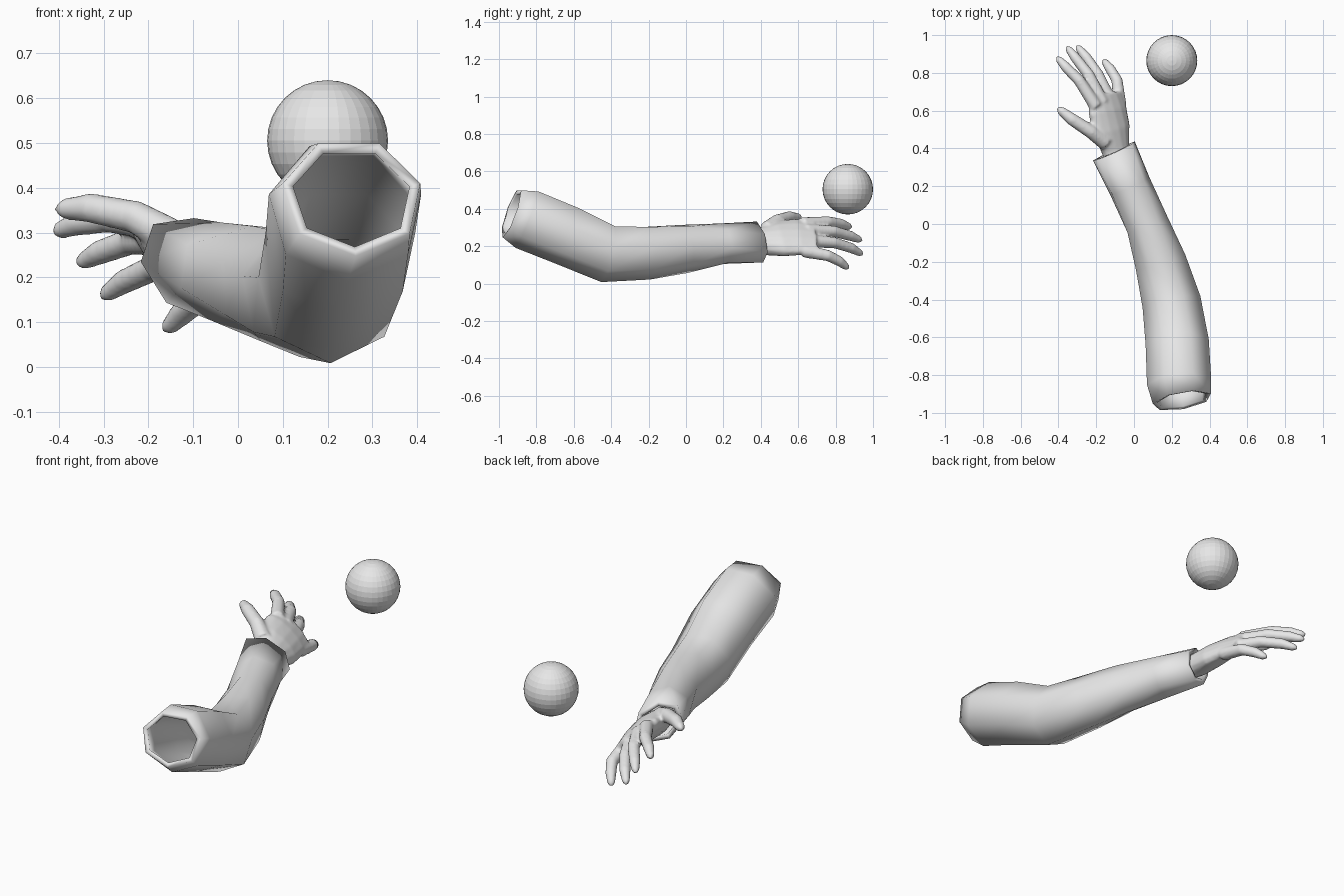
import bpy, bmesh, math
from mathutils import Vector

cube = bpy.data.objects.get("Cube")
if cube:
    bpy.data.objects.remove(cube)

grey = bpy.data.materials.new("light grey")
grey.use_nodes = True
grey.diffuse_color = (0.8, 0.8, 0.8, 1)
grey.node_tree.nodes["Principled BSDF"].inputs["Base Color"].default_value = grey.diffuse_color


def loft(bm, rings, sides, caps):
    """Skin rings given as (x, y, z, half width, half height, roll) along a path."""
    centres = [Vector(r[:3]) for r in rings]
    loops = []
    for i, (x, y, z, w, h, roll) in enumerate(rings):
        along = (centres[min(i + 1, len(rings) - 1)] - centres[max(i - 1, 0)]).normalized()
        u = along.cross(Vector((0, 0, 1))).normalized()
        v = u.cross(along)
        c, s = math.cos(math.radians(roll)), math.sin(math.radians(roll))
        u, v = u * c + v * s, v * c - u * s
        loop = []
        for k in range(sides):
            a = 2 * math.pi * k / sides - math.pi / 2
            loop.append(bm.verts.new(centres[i] + u * w * math.cos(a) + v * h * math.sin(a)))
        loops.append(loop)
    for a, b in zip(loops, loops[1:]):
        for k in range(sides):
            n = (k + 1) % sides
            bm.faces.new((a[k], a[n], b[n], b[k]))
    if caps:
        bm.faces.new(loops[0])
        bm.faces.new(loops[-1])


def finish(name, bm):
    bmesh.ops.recalc_face_normals(bm, faces=bm.faces)
    mesh = bpy.data.meshes.new(name)
    bm.to_mesh(mesh)
    bm.free()
    mesh.materials.append(grey)
    obj = bpy.data.objects.new(name, mesh)
    bpy.context.collection.objects.link(obj)
    return obj


def smooth(obj, degrees):
    bpy.ops.object.select_all(action="DESELECT")
    obj.select_set(True)
    bpy.context.view_layer.objects.active = obj
    bpy.ops.object.shade_smooth_by_angle(angle=math.radians(degrees))


# Sleeve: seven-sided bent tube with a thick rim at both ends
bm = bmesh.new()
loft(bm, [
    (.255, -.935, .38, .16, .14, 0),
    (.24, -.85, .35, .175, .17, 0),
    (.23, -.64, .265, .172, .168, 0),
    (.2, -.42, .165, .16, .16, 0),
    (.14, -.2, .17, .14, .148, 0),
    (.067, 0, .19, .117, .134, -5),
    (-.025, .2, .21, .118, .112, -20),
    (-.105, .385, .225, .135, .1, -35),
], 7, False)
sleeve = finish("sleeve", bm)
smooth(sleeve, 60)
rim = sleeve.modifiers.new("thickness", "SOLIDIFY")
rim.thickness = 0.025
rim.offset = -1

# Hand: flat tilted palm with fingers fused into one skin
bm = bmesh.new()
loft(bm, [
    (-.075, .3, .22, .07, .055, -40),
    (-.1, .4, .225, .085, .062, -40),
    (-.12, .5, .24, .125, .062, -42),
    (-.14, .6, .25, .132, .052, -43),
    (-.155, .69, .25, .118, .036, -43),
], 14, True)

digits = {
    "thumb": [(-.15, .43, .29), (-.23, .49, .335), (-.33, .555, .355), (-.405, .615, .352)],
    "index": [(-.2, .62, .32), (-.29, .76, .33), (-.36, .83, .32), (-.41, .885, .3)],
    "middle": [(-.165, .64, .285), (-.24, .79, .28), (-.31, .88, .255), (-.357, .94, .23)],
    "ring": [(-.12, .64, .23), (-.19, .79, .22), (-.255, .885, .19), (-.305, .945, .155)],
    "little": [(-.075, .63, .175), (-.09, .76, .15), (-.125, .82, .12), (-.163, .87, .08)],
}
for name, path in digits.items():
    size = 1.2 if name == "thumb" else 1
    points = [Vector(p) for p in path]
    # extra ring just before the end rounds the fingertip
    points.insert(3, points[2].lerp(points[3], 0.75))
    radii = [.036, .031, .028, .02, .008]
    loft(bm, [(*p, r * size, r * size, 0) for p, r in zip(points, radii)], 10, True)
hand = finish("hand", bm)
fuse = hand.modifiers.new("fuse", "REMESH")
fuse.mode = "VOXEL"
fuse.voxel_size = 0.008
fuse.use_smooth_shade = True
soften = hand.modifiers.new("soften", "SMOOTH")
soften.factor = 0.5
soften.iterations = 5

# Ball: faceted sphere floating beyond the fingers
bm = bmesh.new()
bmesh.ops.create_uvsphere(bm, u_segments=32, v_segments=16, radius=0.135)
bmesh.ops.translate(bm, verts=bm.verts, vec=(.2, .865, .505))
finish("ball", bm)
